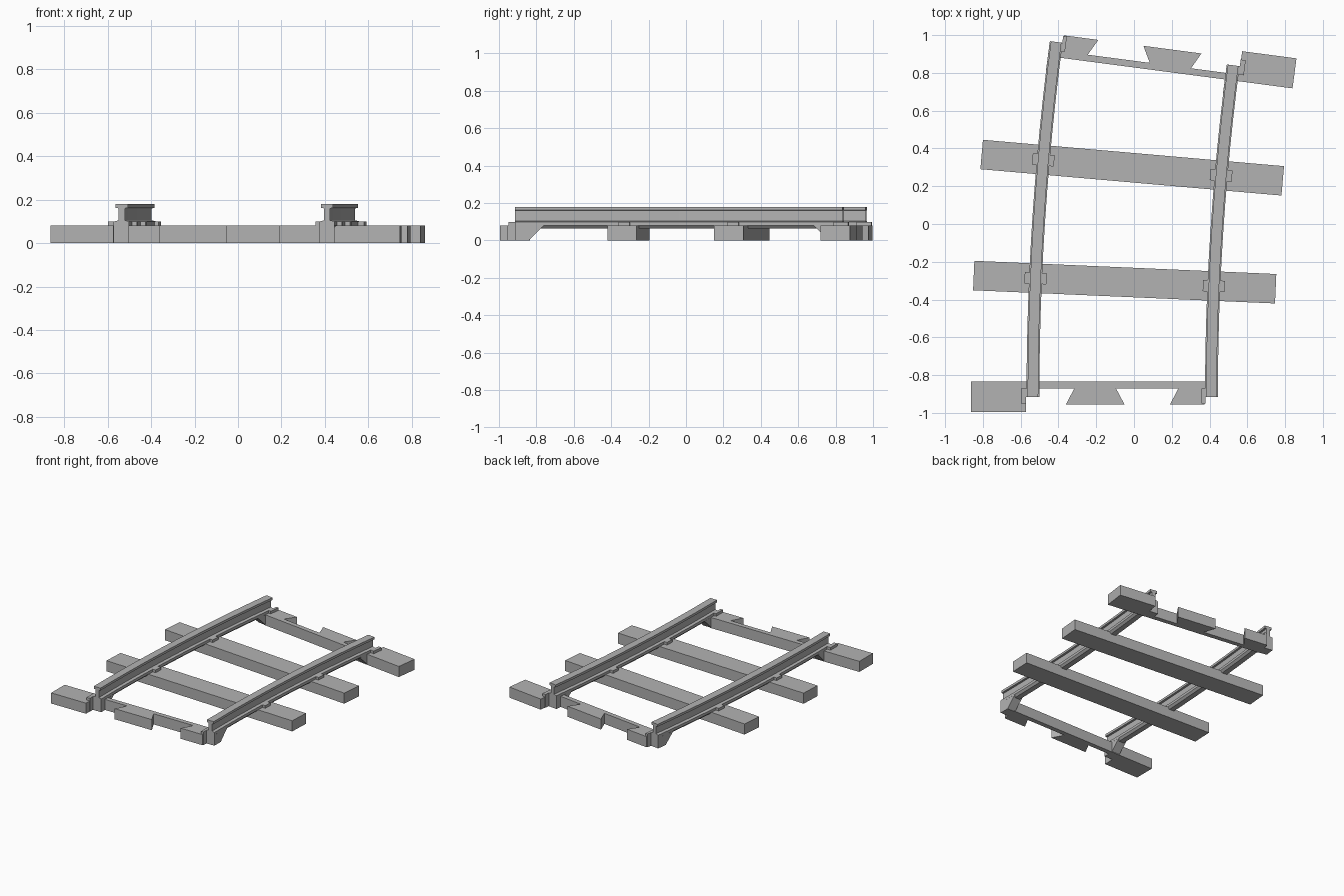
import bpy, bmesh, math
from mathutils import Matrix, Vector

if "Cube" in bpy.data.objects:
    bpy.data.objects.remove(bpy.data.objects["Cube"], do_unlink=True)

RADIUS = 13.92                 # centre line radius
START = Vector((-0.0625, -0.915, 0))
GAUGE = 0.4725                 # centre line to rail
SWEEP = 7.5                    # degrees
TIE_TOP = 0.08

grey = bpy.data.materials.new("plain grey")
grey.use_nodes = True
grey.diffuse_color = (0.45, 0.45, 0.45, 1)
grey.node_tree.nodes["Principled BSDF"].inputs["Base Color"].default_value = grey.diffuse_color


def frame(deg, turn=0):
    """Local frame on the curved centre line; y runs along the track."""
    a = math.radians(deg)
    pos = START + Vector((RADIUS * (1 - math.cos(a)), RADIUS * math.sin(a), 0))
    return Matrix.Translation(pos) @ Matrix.Rotation(math.radians(turn) - a, 4, 'Z')


def loft(name, rings, matrix=Matrix()):
    """Closed solid through a list of matching rings."""
    bm = bmesh.new()
    loops = [[bm.verts.new(matrix @ Vector(p)) for p in ring] for ring in rings]
    n = len(loops[0])
    for a, b in zip(loops, loops[1:]):
        for i in range(n):
            j = (i + 1) % n
            bm.faces.new((a[i], a[j], b[j], b[i]))
    bm.faces.new(loops[0])
    bm.faces.new(loops[-1])
    bmesh.ops.recalc_face_normals(bm, faces=bm.faces)
    mesh = bpy.data.meshes.new(name)
    bm.to_mesh(mesh)
    bm.free()
    mesh.materials.append(grey)
    obj = bpy.data.objects.new(name, mesh)
    bpy.context.collection.objects.link(obj)
    return obj


def slab(name, outline, z0, z1, matrix):
    return loft(name, [[(x, y, z) for x, y in outline] for z in (z0, z1)], matrix)


def box(name, x0, x1, y0, y1, z0, z1, matrix):
    return slab(name, [(x0, y0), (x1, y0), (x1, y1), (x0, y1)], z0, z1, matrix)


# Rails: I-shaped section swept along the curve
half = [(0.02, 0.065), (0.034, 0.08), (0.034, 0.1), (0.014, 0.105),
        (0.014, 0.16), (0.028, 0.162), (0.028, 0.18)]
section = half + [(-x, z) for x, z in reversed(half)]
STEPS = 12
for side, sx in (("left", 1), ("right", -1)):
    rings = []
    for i in range(STEPS + 1):
        m = frame(SWEEP * i / STEPS)
        rings.append([m @ Vector((sx * GAUGE + x, 0, z)) for x, z in section])
    loft(side + "_rail", rings)

# Middle ties with a clip under each rail
for label, deg in (("front", 2.5), ("back", 5.0)):
    m = frame(deg)
    box(label + "_tie", -0.8, 0.8, -0.078, 0.078, 0, TIE_TOP, m)
    for side, sx in (("left", 1), ("right", -1)):
        x = sx * GAUGE
        box(f"{label}_{side}_clip", x - 0.058, x + 0.058, -0.03, 0.03, TIE_TOP, 0.1, m)

# End ties: the back one is the front one turned half around
for label, deg, turn in (("front", 0, 0), ("back", SWEEP, 180)):
    m = frame(deg, turn)
    box(label + "_end_block", -0.8, -0.51, -0.08, 0.08, 0, TIE_TOP, m)
    box(label + "_end_bar", -0.51, 0.45, 0.045, 0.08, 0, TIE_TOP, m)
    slab(label + "_dovetail",
         [(-0.253, 0.045), (-0.298, -0.04), (0.012, -0.04), (-0.033, 0.045)], 0, TIE_TOP, m)
    slab(label + "_half_dovetail",
         [(0.298, 0.045), (0.253, -0.04), (0.435, -0.04), (0.445, 0.045)], 0, TIE_TOP, m)
    # Raised lugs beside the rail ends
    for side, x0, x1 in (("outer", -0.535, -0.44), ("inner", 0.42, 0.5)):
        box(f"{label}_{side}_lug", x0, x1, 0.0, 0.045, 0, 0.1, m)
    box(label + "_outer_tab", -0.535, -0.508, -0.035, 0.0, 0, 0.1, m)
    box(label + "_inner_tab", 0.42, 0.44, -0.035, 0.0, 0, 0.1, m)
    # Sloped brackets under the rail ends
    for side, sx in (("outer", -1), ("inner", 1)):
        wedge = [(0, 0), (0.075, 0), (0.155, 0.08), (0, 0.08)]
        loft(f"{label}_{side}_bracket",
             [[(sx * GAUGE + dx, y, z) for y, z in wedge] for dx in (-0.034, 0.034)], m)
